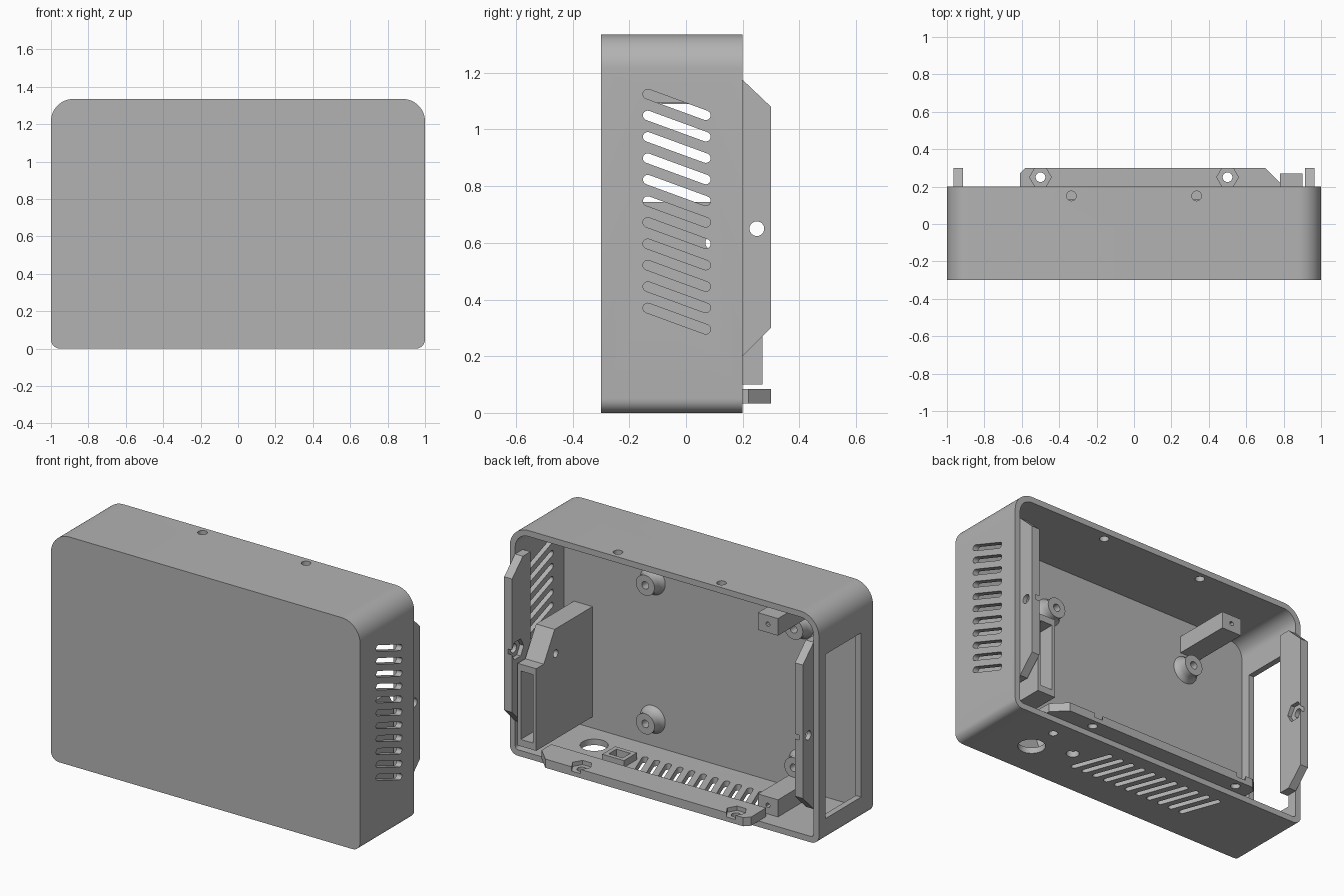
import bpy, bmesh
from math import sin, cos, pi, atan2
from mathutils import Matrix

if "Cube" in bpy.data.objects:
    bpy.data.objects.remove(bpy.data.objects["Cube"])

grey = bpy.data.materials.new("matte_grey")
grey.use_nodes = True
grey.diffuse_color = (0.45, 0.45, 0.45, 1)
grey.node_tree.nodes["Principled BSDF"].inputs["Base Color"].default_value = (0.45, 0.45, 0.45, 1)


def finish(name, bm):
    bmesh.ops.recalc_face_normals(bm, faces=bm.faces)
    mesh = bpy.data.meshes.new(name)
    bm.to_mesh(mesh)
    bm.free()
    mesh.materials.append(grey)
    obj = bpy.data.objects.new(name, mesh)
    bpy.context.collection.objects.link(obj)
    return obj


def prism(name, outline, axis, lo, hi):
    """Extrude a 2D outline along an axis; it lies in the other two axes."""
    place = {"x": lambda a, b, t: (t, a, b),
             "y": lambda a, b, t: (a, t, b),
             "z": lambda a, b, t: (a, b, t)}[axis]
    bm = bmesh.new()
    face = bm.faces.new([bm.verts.new(place(a, b, lo)) for a, b in outline])
    new = bmesh.ops.extrude_face_region(bm, geom=[face])["geom"]
    shift = place(0, 0, hi - lo)
    bmesh.ops.translate(bm, vec=shift, verts=[v for v in new if isinstance(v, bmesh.types.BMVert)])
    return finish(name, bm)


def arc(ca, cb, r, start, end, n):
    return [(ca + r * cos(start + (end - start) * i / n),
             cb + r * sin(start + (end - start) * i / n)) for i in range(n + 1)]


def ring(ca, cb, r, n=24):
    return arc(ca, cb, r, 0, 2 * pi, n)[:-1]


def rect(a0, b0, a1, b1):
    return [(a0, b0), (a1, b0), (a1, b1), (a0, b1)]


def capsule(a0, b0, a1, b1, r):
    d = atan2(b1 - b0, a1 - a0)
    return arc(a1, b1, r, d - pi / 2, d + pi / 2, 8) + arc(a0, b0, r, d + pi / 2, d + 3 * pi / 2, 8)


def shell_outline(inset, low, high):
    """Rounded front outline with smaller bottom corners."""
    w, b, t = 1 - inset, inset, 1.335 - inset
    return (arc(w - low, b + low, low, -pi / 2, 0, 8) + arc(w - high, t - high, high, 0, pi / 2, 14)
            + arc(high - w, t - high, high, pi / 2, pi, 14) + arc(low - w, b + low, low, pi, 3 * pi / 2, 8))


def cut(obj, cutters):
    """Subtract the cutters and bake the result."""
    for c in cutters:
        mod = obj.modifiers.new("cut", "BOOLEAN")
        mod.operation, mod.solver, mod.object = "DIFFERENCE", "EXACT", c
    graph = bpy.context.evaluated_depsgraph_get()
    baked = bpy.data.meshes.new_from_object(obj.evaluated_get(graph))
    obj.modifiers.clear()
    obj.data = baked
    for c in cutters:
        bpy.data.objects.remove(c)


WALL = 0.035
PLATE = -0.25

# Hollow case, open at the back
case = prism("case", shell_outline(0, 0.05, 0.12), "y", -0.3, 0.2)
holes = [prism("cavity", shell_outline(WALL, 0.02, 0.085), "y", PLATE, 0.4)]

# Slanted vents in the left wall and floor
PITCH = 0.0755
for i in range(11):
    z = 1.125 - PITCH * i
    holes.append(prism("side_vent", capsule(-0.135, z, 0.07, z - 0.075, 0.017), "x", 0.9, 1.1))
    x = 0.335 - PITCH * i
    holes.append(prism("floor_vent", capsule(x, -0.1, x - 0.075, 0.105, 0.017), "z", -0.1, 0.06))

# Side window, cable and screw holes
holes.append(prism("window", rect(-0.19, 0.13, 0.14, 1.09), "x", -1.1, -0.9))
for x in (-0.335, 0.335):
    holes.append(prism("top_hole", ring(x, 0.15, 0.026), "z", 1.2, 1.4))
for x, y, r in ((0.65, -0.08, 0.075), (0.43, 0, 0.035), (0.65, 0.1, 0.025)):
    holes.append(prism("floor_hole", ring(x, y, r), "z", -0.1, 0.07))
cut(case, holes)

# Side flanges with nut pockets on their inner faces
flange = [(0.13, 0.2), (0.2, 0.2), (0.3, 0.3), (0.3, 1.08), (0.2, 1.175), (0.13, 1.175)]
for side, label in ((1, "left"), (-1, "right")):
    tab = prism(label + "_flange", flange, "x", *sorted((side * 0.915, side * 0.966)))
    cut(tab, [prism("hole", ring(0.25, 0.65, 0.026), "x", -1.1, 1.1),
              prism("nut", ring(0.25, 0.65, 0.058, 6), "x", *sorted((side * 0.8, side * 0.94)))])

# Bottom flange
bottom = [(-0.61, 0.13), (0.78, 0.13), (0.78, 0.22), (0.7, 0.3), (-0.58, 0.3), (-0.61, 0.27)]
tab = prism("bottom_flange", bottom, "z", WALL - 0.001, 0.085)
cut(tab, [prism("hole", ring(x, 0.25, 0.026), "z", 0, 0.2) for x in (-0.5, 0.5)]
    + [prism("nut", ring(x, 0.25, 0.058, 6), "z", 0.06, 0.2) for x in (-0.5, 0.5)])

# Connector housing beside the vents
housing = prism("connector_housing", [(PLATE - 0.01, 0.1), (0.27, 0.1), (0.27, 0.58), (0.2, 0.58),
                                      (0.1, 0.745), (PLATE - 0.01, 0.745)], "x", 0.78, 0.9)
cut(housing, [prism("recess", rect(0.8, 0.14, 0.88, 0.54), "y", 0.15, 0.4),
              prism("hole", ring(0.09, 0.6, 0.022), "x", 0.7, 1)])

# Square socket frame on the floor
socket = prism("socket_frame", rect(0.36, -0.06, 0.5, 0.06), "z", WALL - 0.001, 0.075)
cut(socket, [prism("opening", rect(0.385, -0.035, 0.475, 0.035), "z", 0, 0.2)])

# Flared screw bosses on the front plate
for x in (0.39, -0.57):
    for z in (0.19, 1.0):
        bm = bmesh.new()
        profile = [(0.022, PLATE - 0.005), (0.085, PLATE - 0.005), (0.068, -0.235), (0.06, -0.215),
                   (0.06, -0.18), (0.022, -0.18)]
        verts = [bm.verts.new((r, y, 0)) for r, y in profile]
        edges = [bm.edges.new((verts[i], verts[i - 1])) for i in range(len(verts))]
        bmesh.ops.spin(bm, geom=verts + edges, cent=(0, 0, 0), axis=(0, 1, 0),
                       angle=2 * pi, steps=28, use_duplicate=False)
        bmesh.ops.remove_doubles(bm, verts=bm.verts, dist=0.0005)
        bmesh.ops.transform(bm, matrix=Matrix.Translation((x, 0, z)), verts=bm.verts)
        finish("screw_boss", bm)

# Long square posts with pilot holes
for z in (0.085, 1.145):
    post = prism("post", rect(-0.665, z - 0.05, -0.535, z + 0.05), "y", PLATE - 0.01, 0.1)
    cut(post, [prism("pilot", ring(-0.6, z, 0.013, 12), "y", 0, 0.2)])

# Smooth curved walls, keep edges sharp
bpy.ops.object.select_all(action="DESELECT")
for obj in bpy.context.collection.objects:
    if obj.type == "MESH" and obj.data.materials and obj.data.materials[0] == grey:
        obj.select_set(True)
        bpy.context.view_layer.objects.active = obj
bpy.ops.object.shade_smooth_by_angle(angle=pi / 6)
